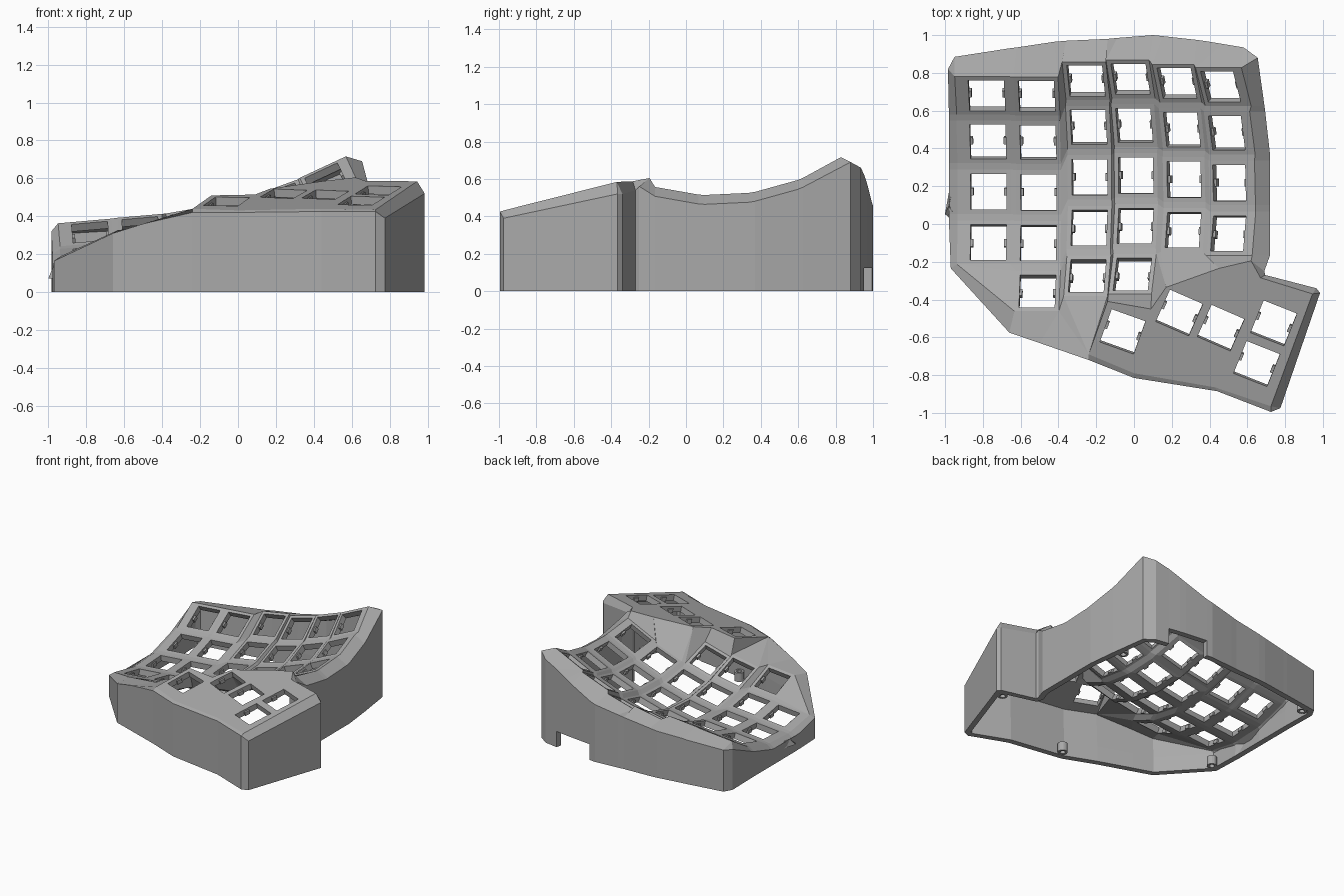
import bpy, bmesh, math
from mathutils import Matrix, Vector

if "Cube" in bpy.data.objects:
    bpy.data.objects.remove(bpy.data.objects["Cube"])

grey = bpy.data.materials.new("plain grey")
grey.use_nodes = True
grey.diffuse_color = (0.4, 0.4, 0.4, 1)
grey.node_tree.nodes["Principled BSDF"].inputs["Base Color"].default_value = grey.diffuse_color

HOLE, HALF, RADIUS = 0.095, 0.118, 1.1
BL, BR, TR, TL = range(4)


def finish(bm, name, thickness=0):
    mesh = bpy.data.meshes.new(name)
    bm.to_mesh(mesh)
    bm.free()
    obj = bpy.data.objects.new(name, mesh)
    bpy.context.collection.objects.link(obj)
    mesh.materials.append(grey)
    if thickness:
        mod = obj.modifiers.new("shell", "SOLIDIFY")
        mod.thickness, mod.offset = thickness, -1
    return obj


def face(*verts):
    unique = list(dict.fromkeys(verts))
    if len(unique) > 2:
        bm.faces.new(unique)


bm = bmesh.new()
keys, frames = {}, []

# Curved key columns: x, y of the bowl centre, lowest z, sideways slope
columns = [(-0.77, 0.113, 0.16, 5), (-0.505, 0.11, 0.185, 5), (-0.235, 0.19, 0.22, 10),
           (0.01, 0.2, 0.255, 15), (0.265, 0.178, 0.35, 20), (0.505, 0.16, 0.455, 25)]
for c, (x, y, z, slope) in enumerate(columns):
    tilt = math.radians(slope)
    left = 0.165 if c == 0 else HALF
    right = 0.15 if c == 5 else HALF
    for r in range(5 if c in (1, 2, 3) else 4):
        bend = math.radians(31 - 14 * r)
        rise = RADIUS * (1 - math.cos(bend))
        centre = Vector((x - 0.7 * rise * math.sin(tilt), y + RADIUS * math.sin(bend),
                         z + rise * math.cos(tilt)))
        frame = (Matrix.Translation(centre) @ Matrix.Rotation(-tilt, 4, "Y")
                 @ Matrix.Rotation(bend, 4, "X"))
        frames.append(frame)
        outer = [bm.verts.new(frame @ Vector(p)) for p in
                 ((-left, -HALF, 0), (right, -HALF, 0), (right, HALF, 0), (-left, HALF, 0))]
        inner = [bm.verts.new(frame @ Vector((sx * HOLE, sy * HOLE, 0)))
                 for sx, sy in ((-1, -1), (1, -1), (1, 1), (-1, 1))]
        keys[c, r] = outer
        for i in range(4):
            j = (i + 1) % 4
            face(outer[i], outer[j], inner[j], inner[i])

# Webs between neighbouring keys
for (c, r), k in keys.items():
    below, beside, corner = (keys.get(p) for p in ((c, r + 1), (c + 1, r), (c + 1, r + 1)))
    if below:
        face(k[BL], below[TL], below[TR], k[BR])
    if beside:
        face(k[BR], beside[BL], beside[TL], k[TR])
    if below and beside and corner:
        face(k[BR], below[TR], corner[TL], beside[BL])


# Flat thumb deck with five square holes
def deck(x, y):
    return Vector((x, y, 0.535 + 0.23 * (y + 0.53) + 0.06 * (x - 0.74)))


def loop_edges(verts):
    return [bm.edges.new((v, verts[i - 1])) for i, v in enumerate(verts)]


thumb = [bm.verts.new(deck(*p)) for p in (
    (0.62, -0.195), (0.67, -0.285), (0.945, -0.37), (0.725, -0.965), (0.43, -0.865), (0, -0.79),
    (-0.24, -0.69), (-0.14, -0.41), (0.09, -0.45), (0.17, -0.335), (0.45, -0.235))]
edges = loop_edges(thumb)
normal = Vector((-0.06, -0.23, 1)).normalized()
for x, y, turn in ((-0.06, -0.57, -20), (0.24, -0.47, -24), (0.46, -0.55, -24),
                   (0.74, -0.525, -22), (0.65, -0.74, -22)):
    u = Matrix.Rotation(math.radians(turn), 3, "Z") @ Vector((1, 0, 0))
    u = (u - normal * u.dot(normal)).normalized()
    frame = Matrix((u, normal.cross(u), normal)).transposed().to_4x4()
    frame.translation = deck(x, y)
    frames.append(frame)
    edges += loop_edges([bm.verts.new(frame @ Vector((sx * HOLE, sy * HOLE, 0)))
                         for sx, sy in ((-1, -1), (1, -1), (1, 1), (-1, 1))])
bmesh.ops.triangle_fill(bm, edges=edges, use_beauty=True, normal=normal)

# Patches joining the key bowl to the thumb deck
a, b, right_back, right_front, front_a, front_b, g, h, i1, i2, j = thumb
pinky, ring, middle = keys[1, 4], keys[2, 4], keys[3, 4]
side, index, inside = keys[0, 3], keys[4, 3], keys[5, 3]
for patch in (
        (side[BL], pinky[BL], pinky[TL]), (side[BL], pinky[TL], side[BR]),
        (side[BR], pinky[TL], keys[1, 3][BL]), (pinky[BR], g, ring[BL]),
        (ring[BL], g, ring[BR]), (ring[BR], g, h), (ring[BR], h, middle[BL]),
        (middle[BL], h, i1, middle[BR]), (middle[BR], i1, i2, middle[TR]),
        (middle[TR], i2, index[BL]), (middle[TR], index[BL], keys[3, 3][BR]),
        (index[BL], i2, j, index[BR]), (index[BR], j, inside[BL]),
        (inside[BL], j, a, inside[BR])):
    face(*patch)

# Rim: each entry pairs an inner edge vertex with an outer wall point
rim = [(keys[0, 0][TL], (-0.985, 0.82, 0.32)), (keys[0, 0][TL], (-0.95, 0.885, 0.33))]
back = [(-0.66, 0.93, 0.35), (-0.62, 0.935, 0.355), (-0.42, 0.965, 0.37), (-0.36, 0.97, 0.38),
        (-0.14, 0.98, 0.41), (-0.09, 0.985, 0.42), (0.1, 1, 0.455), (0.15, 0.995, 0.47),
        (0.33, 0.975, 0.55), (0.38, 0.968, 0.575)]
for n, p in enumerate(back):
    rim.append((keys[(n + 1) // 2, 0][TL if n % 2 else TR], p))
rim += [(keys[5, 0][TL], (0.47, 0.953, 0.62)), (keys[5, 0][TR], (0.58, 0.935, 0.66)),
        (keys[5, 0][TR], (0.655, 0.88, 0.69))]
for r in range(4):
    for corner in (TR, BR):
        v = keys[5, r][corner]
        if (r, corner) != (0, TR):
            rim.append((v, (0.72 - 0.13 * max(0, v.co.y - 0.4), v.co.y, v.co.z - 0.05)))
rim += [(a, (0.69, -0.25, 0.56)), (b, (0.695, -0.27, 0.54)), (right_back, (0.965, -0.34, 0.52)),
        (right_back, (0.985, -0.365, 0.52)), (right_front, (0.775, -0.975, 0.39)),
        (right_front, (0.725, -0.995, 0.425)), (front_a, (0.44, -0.885, 0.425)),
        (front_b, (0, -0.815, 0.42)), (g, (-0.24, -0.72, 0.42)),
        (pinky[BR], (-0.5, -0.63, 0.36)), (pinky[BL], (-0.66, -0.575, 0.31)),
        (side[BL], (-0.97, -0.235, 0.165))]
for r in (3, 2, 1, 0):
    for corner in (BL, TL):
        v = keys[0, r][corner]
        if (r, corner) not in ((3, BL), (0, TL)):
            rim.append((v, (-0.98, v.co.y, v.co.z - 0.03)))

# Walls down to the ground, with a cable opening at the back
SILL = 0.125
posts = [(v, bm.verts.new(p), bm.verts.new((p[0], p[1], SILL)), bm.verts.new((p[0], p[1], 0)))
         for v, p in rim]
for n, right in enumerate(posts):
    left = posts[n - 1]
    mid = (left[1].co + right[1].co) / 2
    opening = mid.y > 0.9 and 0.15 < mid.x < 0.47
    for k in range(2 if opening else 3):
        face(left[k], left[k + 1], right[k + 1], right[k])

bmesh.ops.recalc_face_normals(bm, faces=bm.faces)
bm.normal_update()
if sum(f.normal.z * f.calc_area() for f in bm.faces) < 0:
    bmesh.ops.reverse_faces(bm, faces=bm.faces)
finish(bm, "keyboard_case", 0.045)

# Small switch clips on both sides of each hole
clips = bmesh.new()
for frame in frames:
    for s in (-1, 1):
        place = frame @ Matrix.Translation((s * 0.091, 0, -0.03)) @ Matrix.Diagonal(
            (0.018, 0.04, 0.03, 1))
        bmesh.ops.create_cube(clips, size=1, matrix=place)
finish(clips, "switch_clips")

# Hollow screw bosses inside the lower edge
bosses = bmesh.new()
for x, y in ((0.9, -0.4), (0.05, -0.74), (-0.9, -0.2), (-0.89, 0.82), (0.62, 0.62)):
    bmesh.ops.create_cone(bosses, cap_ends=False, segments=20, radius1=0.036, radius2=0.036,
                          depth=0.07, matrix=Matrix.Translation((x, y, 0.035)))
finish(bosses, "screw_bosses", 0.016)
